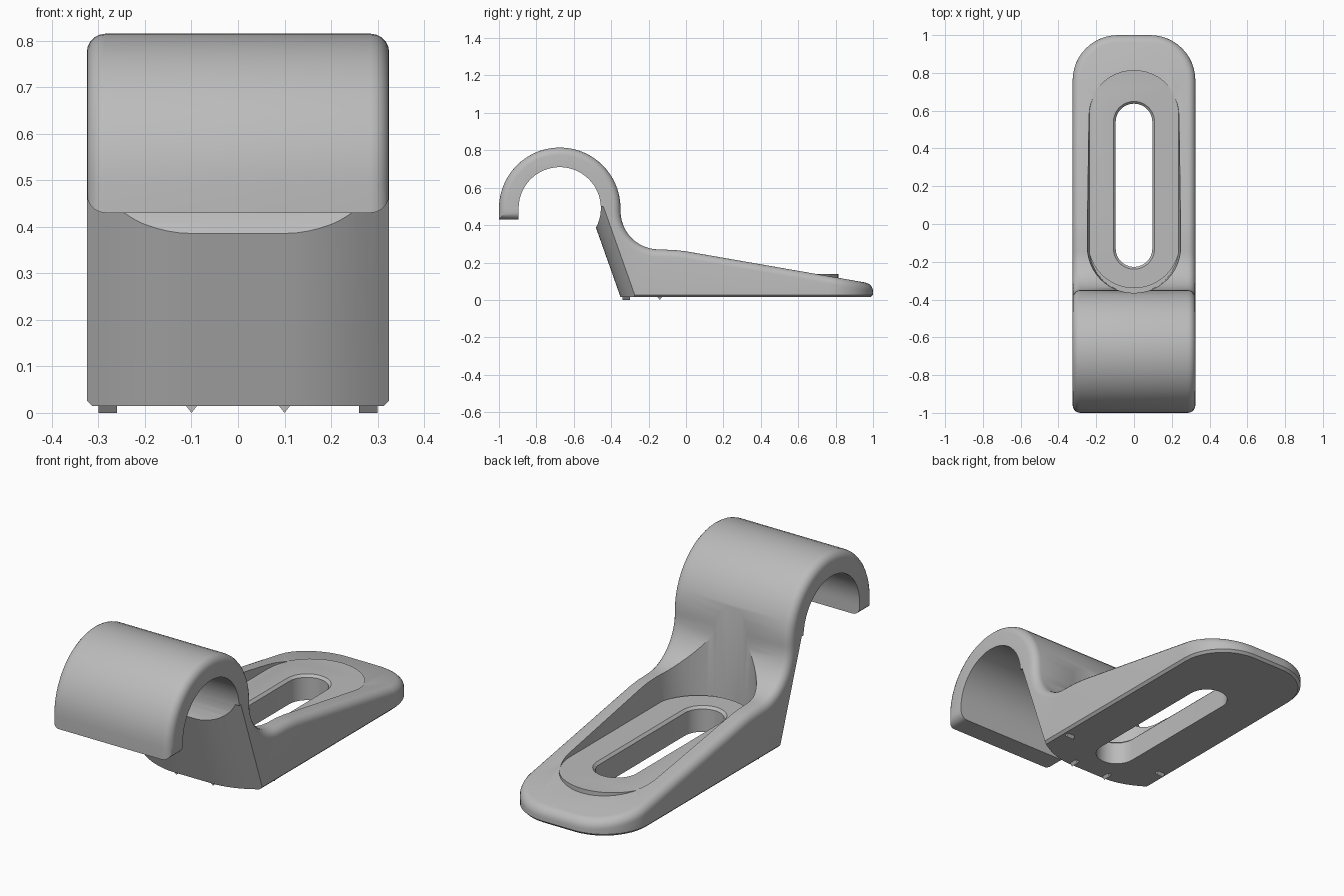
import bpy, bmesh, math
from math import cos, sin, pi, radians

if "Cube" in bpy.data.objects:
    bpy.data.objects.remove(bpy.data.objects["Cube"], do_unlink=True)

grey = bpy.data.materials.new("plain grey")
grey.use_nodes = True
grey.diffuse_color = (0.5, 0.5, 0.5, 1)
grey.node_tree.nodes["Principled BSDF"].inputs["Base Color"].default_value = (0.5, 0.5, 0.5, 1)

HALF = 0.325             # half width of the bracket
BASE = 0.015             # underside height
PIPE_Y, PIPE_Z = -0.675, 0.49
RAKE = -0.354            # forward lean of the front wall


def make_object(name, bm):
    bmesh.ops.recalc_face_normals(bm, faces=bm.faces)
    mesh = bpy.data.meshes.new(name)
    bm.to_mesh(mesh)
    bm.free()
    mesh.materials.append(grey)
    obj = bpy.data.objects.new(name, mesh)
    bpy.context.collection.objects.link(obj)
    return obj


def loft(name, rings):
    """Closed solid through matching rings of points."""
    bm = bmesh.new()
    loops = [[bm.verts.new(p) for p in ring] for ring in rings]
    n = len(loops[0])
    for a, b in zip(loops, loops[1:]):
        for i in range(n):
            j = (i + 1) % n
            bm.faces.new((a[i], a[j], b[j], b[i]))
    bm.faces.new(loops[0])
    bm.faces.new(loops[-1])
    return make_object(name, bm)


def stadium(r, y_min, y_max, z, steps=24):
    """Long rounded outline lying flat at height z."""
    back = [(r * cos(pi * i / steps), y_max - r + r * sin(pi * i / steps), z) for i in range(steps + 1)]
    front = [(-r * cos(pi * i / steps), y_min + r - r * sin(pi * i / steps), z) for i in range(steps + 1)]
    return back + front


def arc(cy, cz, r, start, end, steps):
    angles = [radians(start + (end - start) * i / steps) for i in range(steps + 1)]
    return [(cy + r * cos(a), cz + r * sin(a)) for a in angles]


def combine(target, tool, operation):
    mod = target.modifiers.new(operation, 'BOOLEAN')
    mod.operation, mod.object, mod.solver = operation, tool, 'EXACT'
    bpy.context.view_layer.objects.active = target
    bpy.ops.object.modifier_apply(modifier=mod.name)
    bpy.data.objects.remove(tool, do_unlink=True)


# Side profile: hook, concave neck, sloping foot
profile = [(-1.0, 0.43)]
profile += arc(PIPE_Y, PIPE_Z, 0.325, 180, 0, 28)
profile += arc(-0.145, 0.475, 0.205, 180, 270, 12)
profile += [(-0.06, 0.267), (0.0, 0.26), (1.0, 0.086), (1.0, BASE), (-0.375, BASE)]
profile += arc(PIPE_Y, PIPE_Z, 0.22, -35, 180, 32)
profile += [(-0.895, 0.43)]
bracket = loft("bracket", [[(x, y, z) for y, z in profile] for x in (-HALF, HALF)])

bm = bmesh.new()
bm.from_mesh(bracket.data)


def round_edges(edges, offset, segments):
    bmesh.ops.bevel(bm, geom=edges, offset=offset, segments=segments, profile=0.5,
                    affect='EDGES', clamp_overlap=False)
    bm.normal_update()


# Rounded back corners of the foot
round_edges([e for e in bm.edges if all(v.co.y > 0.99 for v in e.verts)
             and abs(e.verts[0].co.x - e.verts[1].co.x) < 0.01], 0.24, 12)


def is_side(f):
    n = f.normal
    return abs(n.x) > 0.99 or (abs(n.z) < 0.01 and f.calc_center_median().y > 0.7)


def is_rim(e):
    mid = (e.verts[0].co + e.verts[1].co) / 2
    front_wall = mid.z < 0.42 and -0.8 < mid.y < -0.36
    in_pipe = math.hypot(mid.y - PIPE_Y, mid.z - PIPE_Z) < 0.26
    border = sum(is_side(f) for f in e.link_faces) == 1
    return border and mid.z > 0.02 and not front_wall and not in_pipe


# Soft outer rim, then a small chamfer under the foot
round_edges([e for e in bm.edges if is_rim(e)], 0.04, 5)
round_edges([e for e in bm.edges if all(v.co.z < 0.02 for v in e.verts)
             and max(v.co.y for v in e.verts) > -0.3], 0.012, 1)
bm.to_mesh(bracket.data)
bm.free()


# Raked front wall, curving back towards both sides
def front_outline(z):
    lean = RAKE * (z - BASE)
    pts = []
    for i in range(33):
        x = -0.4 + 0.8 * i / 32
        bend = max(0, abs(x) - 0.1) / 0.225
        pts.append((x, -0.35 + 0.08 * bend ** 2 + lean, z))
    return pts + [(0.4, -0.45 + lean, z), (-0.4, -0.45 + lean, z)]


combine(bracket, loft("front_cutter", [front_outline(-0.05), front_outline(0.5)]), 'DIFFERENCE')

# Recess for the washer, its level seat and the long bolt slot
combine(bracket, loft("recess_cutter", [stadium(0.235, -0.365, 0.81, 0.12),
                                        stadium(0.275, -0.365, 0.81, 0.6)]), 'DIFFERENCE')
combine(bracket, loft("washer_seat", [stadium(0.243, -0.34, 0.815, 0.05),
                                      stadium(0.243, -0.34, 0.815, 0.14)]), 'UNION')
combine(bracket, loft("slot_cutter", [stadium(0.097, -0.227, 0.637, -0.1),
                                      stadium(0.097, -0.227, 0.637, 0.128),
                                      stadium(0.115, -0.245, 0.655, 0.146)]), 'DIFFERENCE')

bpy.ops.object.select_all(action='DESELECT')
bracket.select_set(True)
bpy.context.view_layer.objects.active = bracket
bpy.ops.object.shade_smooth_by_angle(angle=radians(30))

# Small pointed grip ribs under the foot
for side, s in (("right", -1), ("left", 1)):
    loft("front_rib_" + side, [[(s * 0.1 - 0.014, y, 0.018), (s * 0.1 + 0.014, y, 0.018), (s * 0.1, y, 0)]
                               for y in (-0.34, -0.3)])
    loft("side_rib_" + side, [[(x * s, -0.154, 0.018), (x * s, -0.126, 0.018), (x * s, -0.14, 0)]
                              for x in (0.26, 0.3)])
